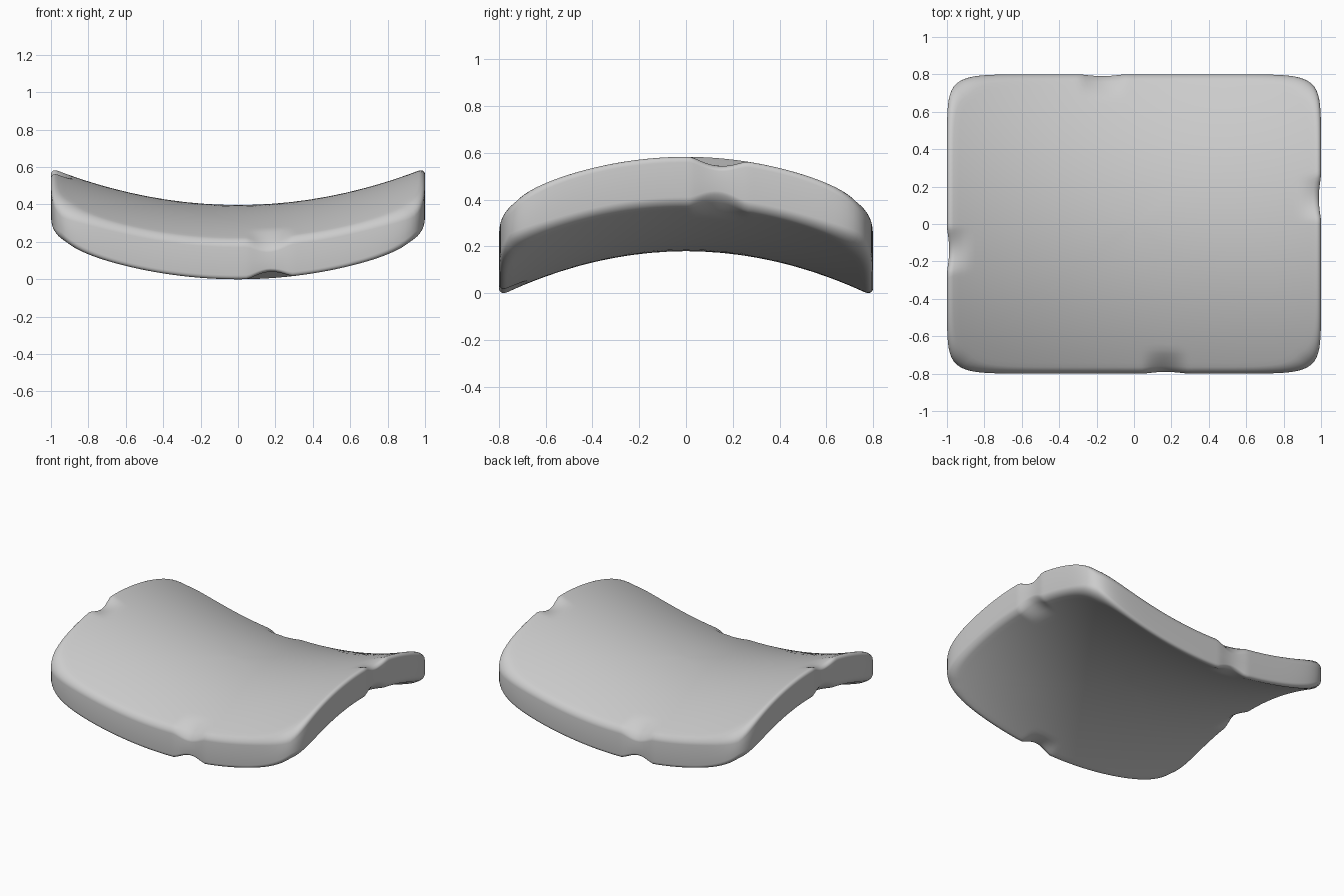
import bpy, bmesh, math

if "Cube" in bpy.data.objects:
    bpy.data.objects.remove(bpy.data.objects["Cube"])

HX, HY = 1.0, 0.8            # half sizes in plan
BX, BY = 0.197, 0.30         # saddle curvature along x and y
MID, HALF = 0.298, 0.109     # mid surface height and half thickness
N = 288                      # points around the outline

# notch positions, two-fold symmetric: (x, y, runs along x?)
NOTCHES = [(HX, 0.14, False), (-HX, -0.14, False), (0.17, -HY, True), (-0.17, HY, True)]


def outline(i):
    """Point on a boxy superellipse, in unit coordinates."""
    side, t = divmod(i * 4 / N, 1.0)
    t = math.tan((t * 2 - 1) * math.pi / 4)
    u, v = [(1, t), (-t, 1), (-1, -t), (t, -1)][int(side)]
    k = (abs(u) ** 12 + abs(v) ** 12) ** (1 / 12)
    return u / k, v / k


def notch(x, y):
    """Dent strength near the rim, 0 to 1."""
    s = 0.0
    for nx, ny, along_x in NOTCHES:
        along = x - nx if along_x else y - ny
        across = y - ny if along_x else x - nx
        a = max(0.0, 1 - (along / 0.125) ** 2)
        b = max(0.0, 1 - abs(across) / 0.13)
        s = max(s, a ** 1.5 * b ** 1.3)
    return s


def place(u, v, inset, lift):
    """Inset from the rim, lift is -1..1 of the local half thickness."""
    x, y = u * (HX - inset), v * (HY - inset)
    d = notch(x, y)
    z = MID + BX * x * x - BY * y * y + lift * HALF * (1 - 0.42 * d)
    return x * (1 - 0.012 * d), y * (1 - 0.012 * d), z


bm = bmesh.new()
rings = []


def add_ring(fn):
    rings.append([bm.verts.new(fn(*outline(i))) for i in range(N)])


def face_ring(s, lift):
    """Ring on the broad top or bottom surface, ending where the rim begins."""
    def fn(u, v):
        r = rim(u, v)
        x, y = u * s, v * s
        return place(x, y, r, lift)
    add_ring(fn)


def rim(u, v):
    """Edge rounding, softer at the corners."""
    return 0.035 + 0.05 * min(abs(u), abs(v)) ** 7


def rim_ring(angle, sign):
    def fn(u, v):
        r = rim(u, v)
        return place(u, v, r * (1 - math.sin(angle)),
                     sign * (1 - r / HALF * (1 - math.cos(angle))))
    add_ring(fn)


# broad top, rounded rim, wall, rounded rim, broad underside
steps = [0.02, 0.1, 0.2, 0.3, 0.4, 0.5, 0.6, 0.7, 0.78, 0.84, 0.88, 0.91, 0.94, 0.97]
angles = [k * math.pi / 12 for k in range(7)]
for s in steps:
    face_ring(s, 1)
for a in angles:
    rim_ring(a, 1)
add_ring(lambda u, v: place(u, v, 0, 0))
for a in reversed(angles):
    rim_ring(a, -1)
for s in reversed(steps):
    face_ring(s, -1)

for a, b in zip(rings, rings[1:]):
    for i in range(N):
        j = (i + 1) % N
        bm.faces.new((a[i], b[i], b[j], a[j]))
bm.faces.new(rings[0])
bm.faces.new(rings[-1][::-1])
bmesh.ops.recalc_face_normals(bm, faces=bm.faces)

# stand on the ground
low = min(v.co.z for v in bm.verts)
for v in bm.verts:
    v.co.z -= low

mesh = bpy.data.meshes.new("curved_slab")
bm.to_mesh(mesh)
bm.free()
grey = bpy.data.materials.new("light_grey")
grey.diffuse_color = (0.6, 0.6, 0.6, 1)
grey.use_nodes = True
grey.node_tree.nodes["Principled BSDF"].inputs["Base Color"].default_value = grey.diffuse_color
mesh.materials.append(grey)
slab = bpy.data.objects.new("curved_slab", mesh)
bpy.context.collection.objects.link(slab)
for p in mesh.polygons:
    p.use_smooth = True
